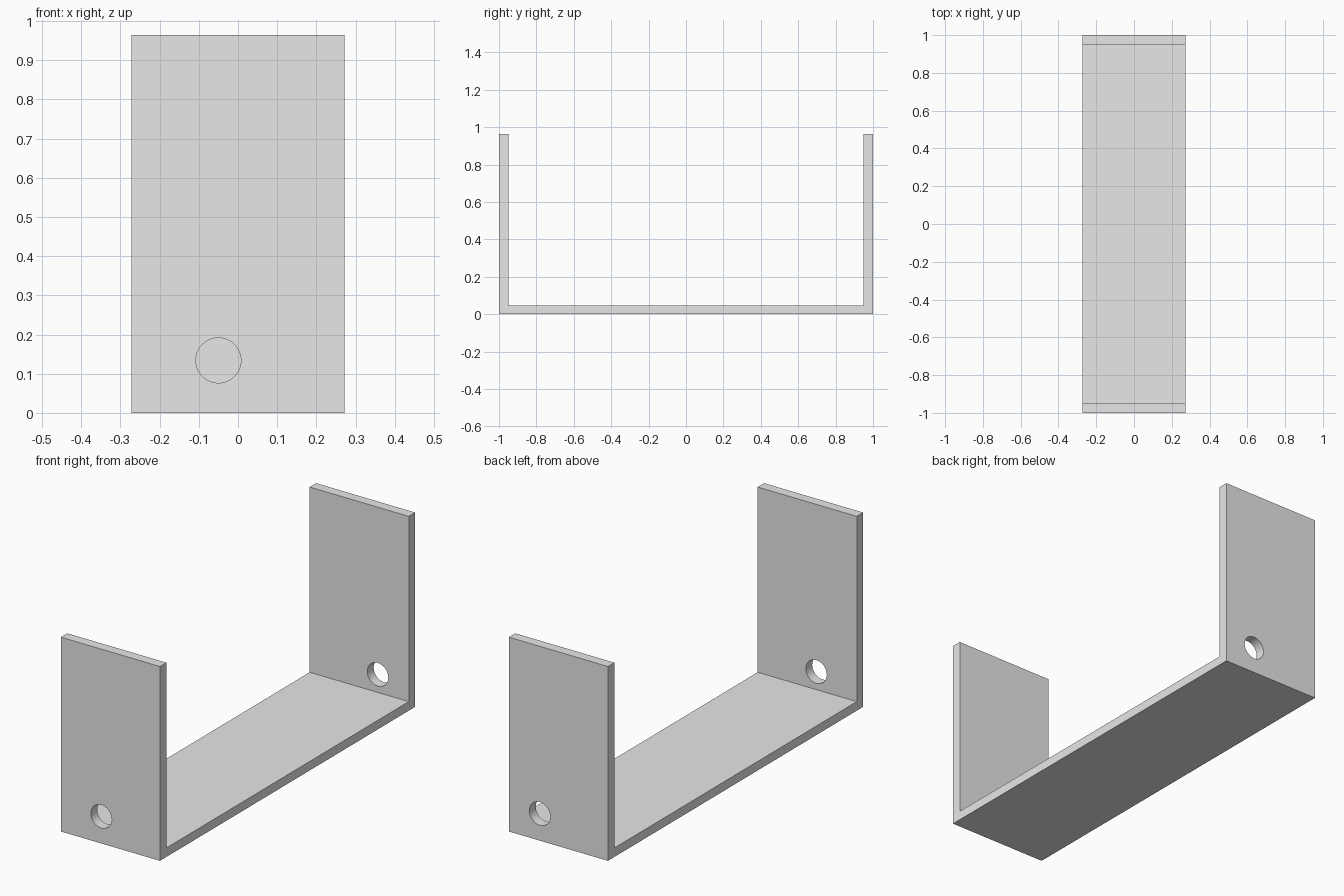
import bpy
import bmesh
from math import radians

cube = bpy.data.objects.get("Cube")
if cube:
    bpy.data.objects.remove(cube, do_unlink=True)

HALF_W, HEIGHT = 0.272, 0.964
WALL, FLOOR = 0.05, 0.045
HOLE_R, HOLE_Z = 0.0575, 0.134

grey = bpy.data.materials.new("light_grey")
grey.use_nodes = True
colour = (0.8, 0.8, 0.8, 1)
grey.diffuse_color = colour
grey.node_tree.nodes["Principled BSDF"].inputs["Base Color"].default_value = colour

# U-shaped bracket: side profile extruded across the width
inner = 1 - WALL
profile = [(-1, 0), (1, 0), (1, HEIGHT), (inner, HEIGHT),
           (inner, FLOOR), (-inner, FLOOR), (-inner, HEIGHT), (-1, HEIGHT)]
bm = bmesh.new()
face = bm.faces.new([bm.verts.new((-HALF_W, y, z)) for y, z in profile])
side = bmesh.ops.extrude_face_region(bm, geom=[face])
bmesh.ops.translate(bm, vec=(2 * HALF_W, 0, 0),
                    verts=[v for v in side["geom"] if isinstance(v, bmesh.types.BMVert)])
bmesh.ops.recalc_face_normals(bm, faces=bm.faces)
mesh = bpy.data.meshes.new("bracket")
bm.to_mesh(mesh)
bm.free()
mesh.materials.append(grey)
bracket = bpy.data.objects.new("bracket", mesh)
bpy.context.collection.objects.link(bracket)


def drill_hole(name, x, y):
    """Cut a round hole through the upright at y."""
    bpy.ops.mesh.primitive_cylinder_add(vertices=48, radius=HOLE_R, depth=4 * WALL,
                                        location=(x, y, HOLE_Z),
                                        rotation=(radians(90), 0, 0))
    cutter = bpy.context.object
    cutter.name = name
    cutter.hide_render = True
    cutter.data.materials.append(grey)
    bpy.ops.object.select_all(action="DESELECT")
    bracket.select_set(True)
    bpy.context.view_layer.objects.active = bracket
    cut = bracket.modifiers.new(name, "BOOLEAN")
    cut.operation = "DIFFERENCE"
    cut.solver = "EXACT"
    cut.object = cutter
    bpy.ops.object.modifier_apply(modifier=cut.name)
    bpy.data.objects.remove(cutter, do_unlink=True)


# Offset holes in the front and back uprights
drill_hole("front_hole_cutter", -0.05, -1 + WALL / 2)
drill_hole("back_hole_cutter", 0.102, 1 - WALL / 2)

# Smooth hole walls, crisp plate edges
bpy.ops.object.shade_smooth_by_angle(angle=radians(30))
